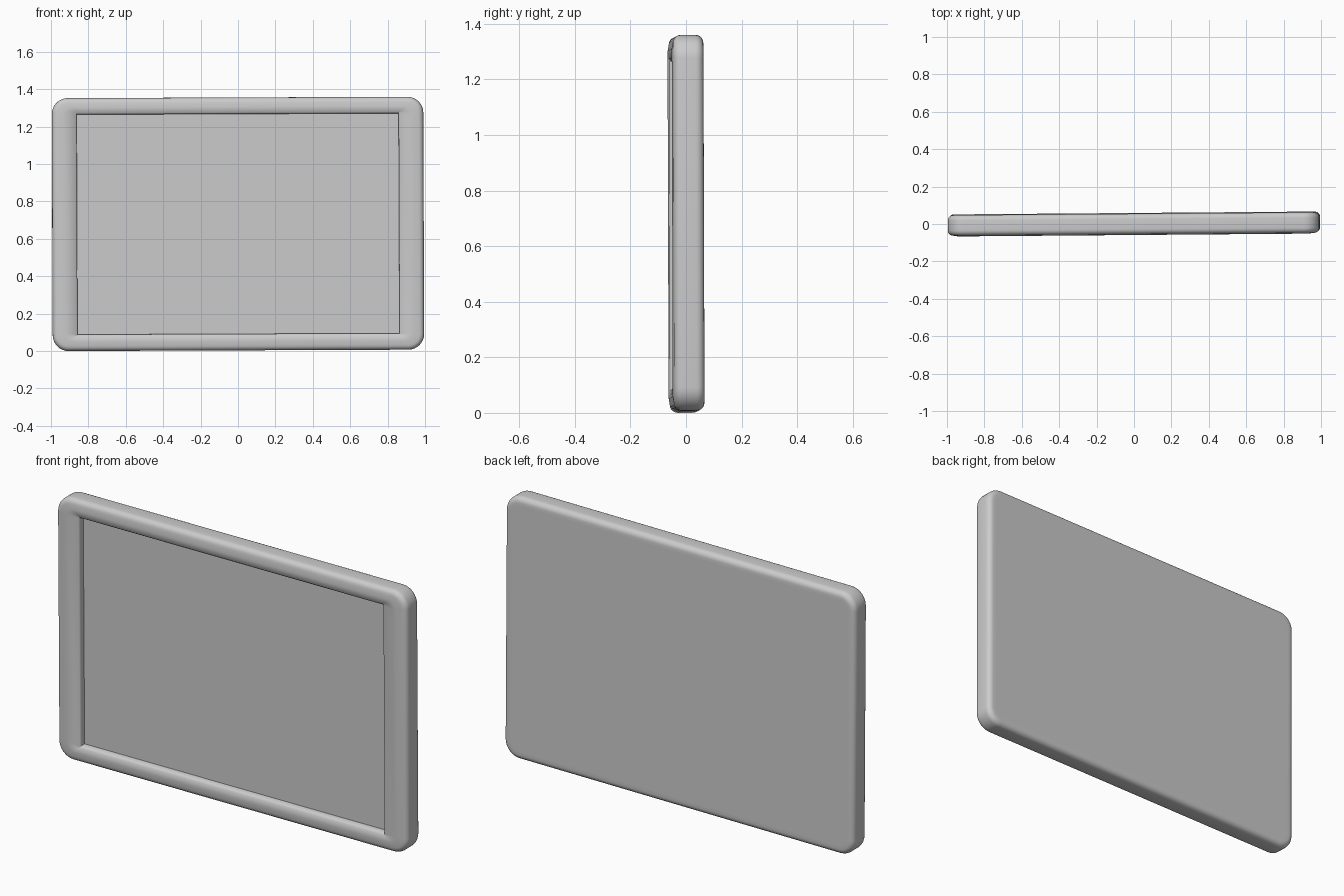
import bpy, bmesh, math
from mathutils import Matrix, Euler

if "Cube" in bpy.data.objects:
    bpy.data.objects.remove(bpy.data.objects["Cube"])

HALF_W, HALF_H, STEPS = 0.993, 0.676, 8
# slight natural lean of the whole slab
POSE = Matrix.Translation((0, 0, 0.68)) @ Euler((0.003, -0.004, 0.008)).to_matrix().to_4x4()


def ring(bm, inset_x, inset_z, radius, y):
    """Rounded rectangle loop in the xz plane."""
    verts = []
    for k, (sx, sz) in enumerate([(1, 1), (-1, 1), (-1, -1), (1, -1)]):
        cx = sx * (HALF_W - inset_x - radius)
        cz = sz * (HALF_H - inset_z - radius)
        for i in range(STEPS + 1):
            a = math.radians(90) * (k + i / STEPS)
            verts.append(bm.verts.new((cx + radius * math.cos(a), y, cz + radius * math.sin(a))))
    return verts


def finish(bm, name, angle):
    bmesh.ops.recalc_face_normals(bm, faces=bm.faces)
    mesh = bpy.data.meshes.new(name)
    bm.to_mesh(mesh)
    bm.free()
    ob = bpy.data.objects.new(name, mesh)
    bpy.context.collection.objects.link(ob)
    ob.matrix_world = POSE
    bpy.ops.object.select_all(action='DESELECT')
    ob.select_set(True)
    bpy.context.view_layer.objects.active = ob
    bpy.ops.object.shade_smooth_by_angle(angle=math.radians(angle))
    return ob


# frame shell: profile from the back panel, around the side, over the bezel, into the recess
F, B = -0.057, 0.057
profile = [(0.075, 0.075, 0.03, B), (0.045, 0.045, 0.045, B)]
for i in range(6):                                   # back edge rounding
    a = math.radians(18 * i)
    d = 0.028 * (1 - math.sin(a))
    profile.append((d, d, 0.085 - d, B - 0.028 * (1 - math.cos(a))))
for i in range(6):                                   # front edge rounding
    a = math.radians(18 * i)
    d = 0.028 * (1 - math.cos(a))
    profile.append((d, d, 0.085 - d, F + 0.004 + 0.028 * (1 - math.sin(a))))
profile += [(0.055, 0.05, 0.05, F),                  # bezel crown
            (0.128, 0.08, 0.004, F + 0.004),
            (0.132, 0.088, 0.002, F + 0.012),
            (0.132, 0.088, 0.002, -0.014)]           # recess wall

bm = bmesh.new()
rings = [ring(bm, *p) for p in profile]
n = len(rings[0])
for r0, r1 in zip(rings, rings[1:]):
    for i in range(n):
        j = (i + 1) % n
        bm.faces.new((r0[i], r0[j], r1[j], r1[i]))
bm.faces.new(rings[0])
finish(bm, "frame", 60)

# flat display panel at the bottom of the recess
bm = bmesh.new()
panel = bm.faces.new(ring(bm, 0.132, 0.088, 0.002, -0.018))
panel.normal_update()
mesh_ob = finish(bm, "display_panel", 30)
if mesh_ob.data.polygons[0].normal.y > 0:
    mesh_ob.data.flip_normals()
